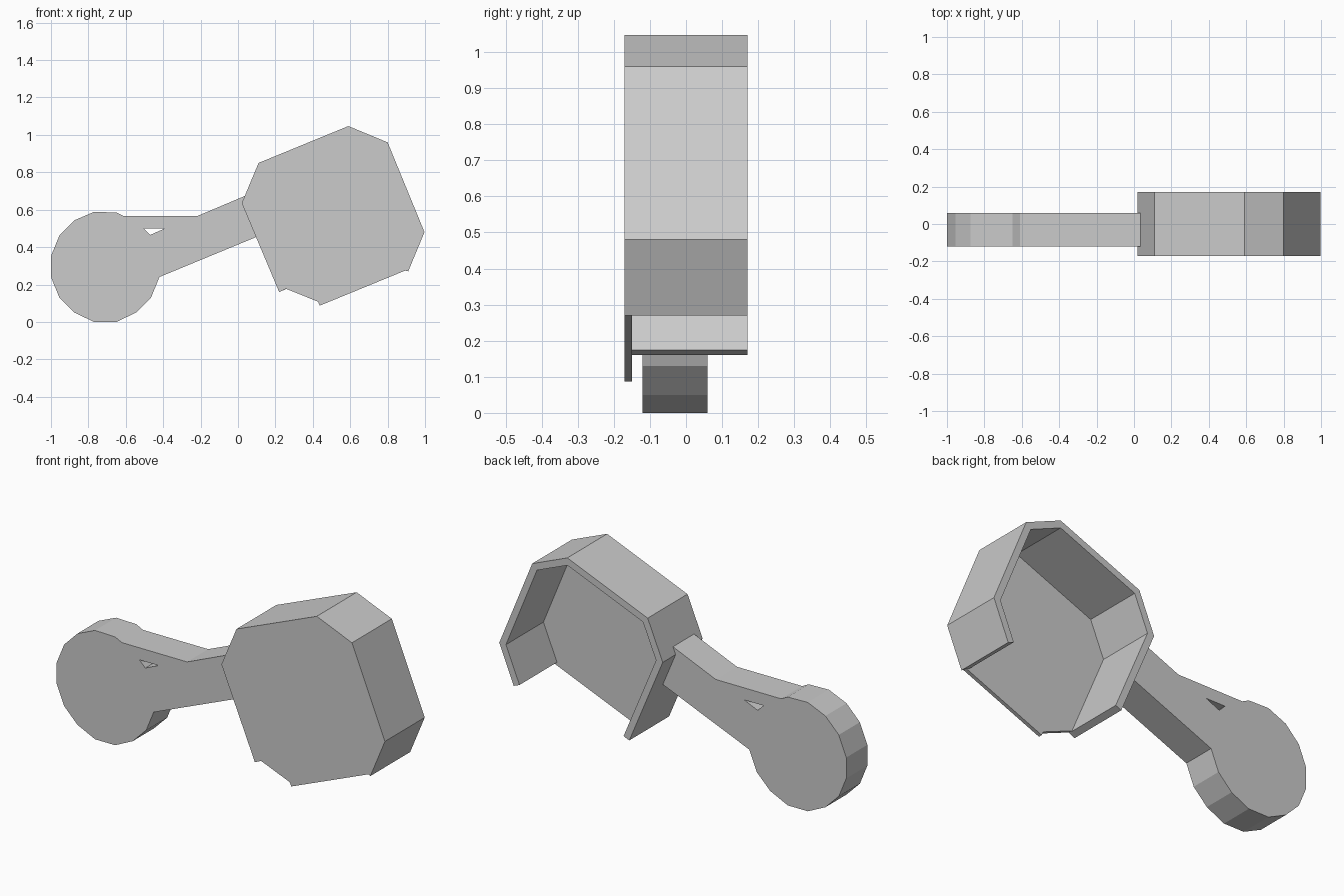
import bpy, bmesh
from mathutils import Vector

cube = bpy.data.objects.get("Cube")
if cube:
    bpy.data.objects.remove(cube, do_unlink=True)

grey = bpy.data.materials.new("plain_grey")
grey.use_nodes = True
colour = (0.6, 0.6, 0.6, 1)
grey.diffuse_color = colour
grey.node_tree.nodes["Principled BSDF"].inputs["Base Color"].default_value = colour


def slab(name, loops, front, back):
    """Extrude an x-z outline, with optional hole loops, from front to back in y."""
    bm = bmesh.new()
    edges = []
    for loop in loops:
        verts = [bm.verts.new((x, front, z)) for x, z in loop]
        edges += [bm.edges.new((v, verts[i - 1])) for i, v in enumerate(verts)]
    bmesh.ops.triangle_fill(bm, edges=edges, use_beauty=True)
    geom = bmesh.ops.extrude_face_region(bm, geom=bm.faces[:])["geom"]
    moved = [g for g in geom if isinstance(g, bmesh.types.BMVert)]
    bmesh.ops.translate(bm, verts=moved, vec=(0, back - front, 0))
    bmesh.ops.recalc_face_normals(bm, faces=bm.faces[:])
    mesh = bpy.data.meshes.new(name)
    bm.to_mesh(mesh)
    bm.free()
    mesh.materials.append(grey)
    obj = bpy.data.objects.new(name, mesh)
    bpy.context.collection.objects.link(obj)
    return obj


def inset_path(path, width):
    """Offset an open clockwise path to its inner side."""
    pts = [Vector(p) for p in path]
    result = []
    for i, p in enumerate(pts):
        dirs = []
        if i > 0:
            dirs.append((p - pts[i - 1]).normalized())
        if i < len(pts) - 1:
            dirs.append((pts[i + 1] - p).normalized())
        normals = [Vector((d.y, -d.x)) for d in dirs]
        mid = sum(normals, Vector((0, 0))).normalized()
        result.append(tuple(p + mid * width / mid.dot(normals[0])))
    return result


# Open-bottomed rim of the octagonal cover
rim = [(0.22, 0.16), (0.02, 0.635), (0.11, 0.85), (0.59, 1.047),
       (0.80, 0.96), (0.997, 0.48), (0.91, 0.27)]
inner = inset_path(rim, 0.037)
slab("cover_rim", [rim + inner[::-1]], -0.15, 0.17)

# Front plate closing the cover
plate = rim + [(0.898, 0.276), (0.437, 0.087), (0.428, 0.108), (0.257, 0.177)]
slab("cover_plate", [plate], -0.17, -0.15)

# Arm with round end and small triangular hole, ending within the rim wall
arm = [(0.038, 0.674), (-0.22, 0.565), (-0.61, 0.565), (-0.65, 0.585),
       (-0.77, 0.588), (-0.875, 0.543), (-0.955, 0.462), (-1, 0.352),
       (-1, 0.24), (-0.955, 0.13), (-0.875, 0.05), (-0.77, 0.0),
       (-0.65, 0.0), (-0.545, 0.05), (-0.465, 0.13), (-0.42, 0.24),
       (0.115, 0.461)]
hole = [(-0.505, 0.5), (-0.39, 0.5), (-0.47, 0.465)]
slab("mounting_arm", [arm, hole], -0.12, 0.06)
